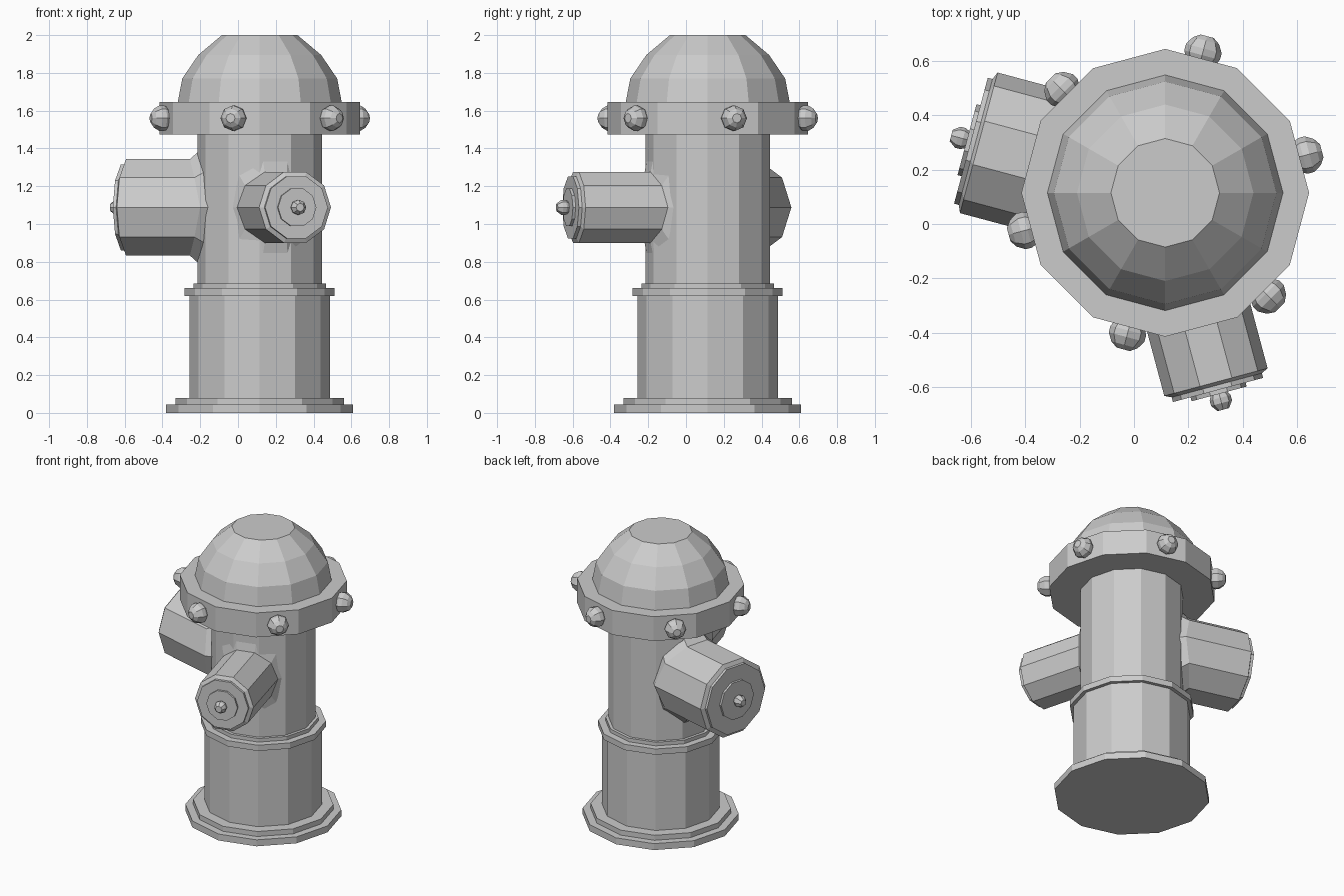
import bpy, bmesh, math
from mathutils import Matrix, Vector

old = bpy.data.objects.get("Cube")
if old:
    bpy.data.objects.remove(old, do_unlink=True)

GREY = (0.6, 0.6, 0.6, 1)
paint = bpy.data.materials.new("grey_iron")
paint.use_nodes = True
paint.diffuse_color = GREY
paint.node_tree.nodes["Principled BSDF"].inputs["Base Color"].default_value = GREY

AXIS = Matrix.Translation((0.115, 0.115, 0))


def loft(name, rings, matrix):
    """Skin a list of equal rings of points and close both ends."""
    bm = bmesh.new()
    loops = [[bm.verts.new(p) for p in ring] for ring in rings]
    n = len(loops[0])
    for a, b in zip(loops, loops[1:]):
        for i in range(n):
            j = (i + 1) % n
            bm.faces.new((a[i], a[j], b[j], b[i]))
    bm.faces.new(loops[0][::-1])
    bm.faces.new(loops[-1])
    bmesh.ops.recalc_face_normals(bm, faces=bm.faces)
    mesh = bpy.data.meshes.new(name)
    bm.to_mesh(mesh)
    bm.free()
    mesh.materials.append(paint)
    obj = bpy.data.objects.new(name, mesh)
    obj.matrix_world = matrix
    bpy.context.collection.objects.link(obj)
    return obj


def circle(radius, z, sides):
    return [Vector((radius * math.cos(t), radius * math.sin(t), z))
            for t in (2 * math.pi * i / sides for i in range(sides))]


def lathe(name, profile, sides=12, matrix=AXIS):
    return loft(name, [circle(r, z, sides) for r, z in profile], matrix)


def outward(degrees, height):
    """Frame whose z points out from the axis, x sideways and y up."""
    turn = Matrix.Rotation(math.radians(degrees), 4, 'Z')
    face = Matrix(((0, 0, 1, 0), (1, 0, 0, 0), (0, 1, 0, 0), (0, 0, 0, 1)))
    return AXIS @ Matrix.Translation((0, 0, height)) @ turn @ face


# Standing body with stepped base and middle collar
lathe("body", [(0.495, 0), (0.495, 0.045), (0.445, 0.045), (0.445, 0.08),
               (0.373, 0.08), (0.373, 0.62), (0.397, 0.62), (0.397, 0.66),
               (0.35, 0.66), (0.35, 0.685), (0.33, 0.685), (0.33, 1.5)])

# Wide rim and faceted dome
lathe("rim", [(0.53, 1.475), (0.53, 1.645)])
lathe("dome", [(0.435, 1.64), (0.41, 1.77), (0.325, 1.895), (0.2, 2.0)])

# Bolts around the rim
for k in range(6):
    lathe(f"rim_bolt_{k + 1}", [(0.05, 0.49), (0.068, 0.525), (0.068, 0.55),
                                (0.05, 0.58), (0.025, 0.597)],
          8, outward(15 + 60 * k, 1.56))


def on_drum(wide, high, drum):
    """Ten-sided ring wrapped round an upright drum."""
    ring = circle(1, 0, 10)
    return [Vector((wide * p.x, high * p.y,
                    math.sqrt(drum ** 2 - (wide * p.x) ** 2))) for p in ring]


def outlet(name, degrees, radius, drum, end, lip, disc):
    frame = outward(degrees, 1.088)
    # Barrel that flares into the body
    rings = [on_drum(0.235, 0.32, 0.315), on_drum(radius, radius, drum)]
    rings += [circle(r, z, 10) for r, z in
              ((radius, end), (lip, end + 0.012), (lip, end + 0.03))]
    loft(name + "_barrel", rings, frame)
    # Cap plate and knob
    lathe(name + "_cap", [(disc, end + 0.02), (disc, end + 0.045)], 10, frame)
    lathe(name + "_knob", [(0.03, end + 0.04), (0.04, end + 0.06),
                           (0.04, end + 0.08), (0.022, end + 0.105)], 8, frame)


outlet("large_outlet", 165, 0.268, 0.37, 0.711, 0.24, 0.135)
outlet("small_outlet", -75, 0.197, 0.335, 0.722, 0.172, 0.105)
